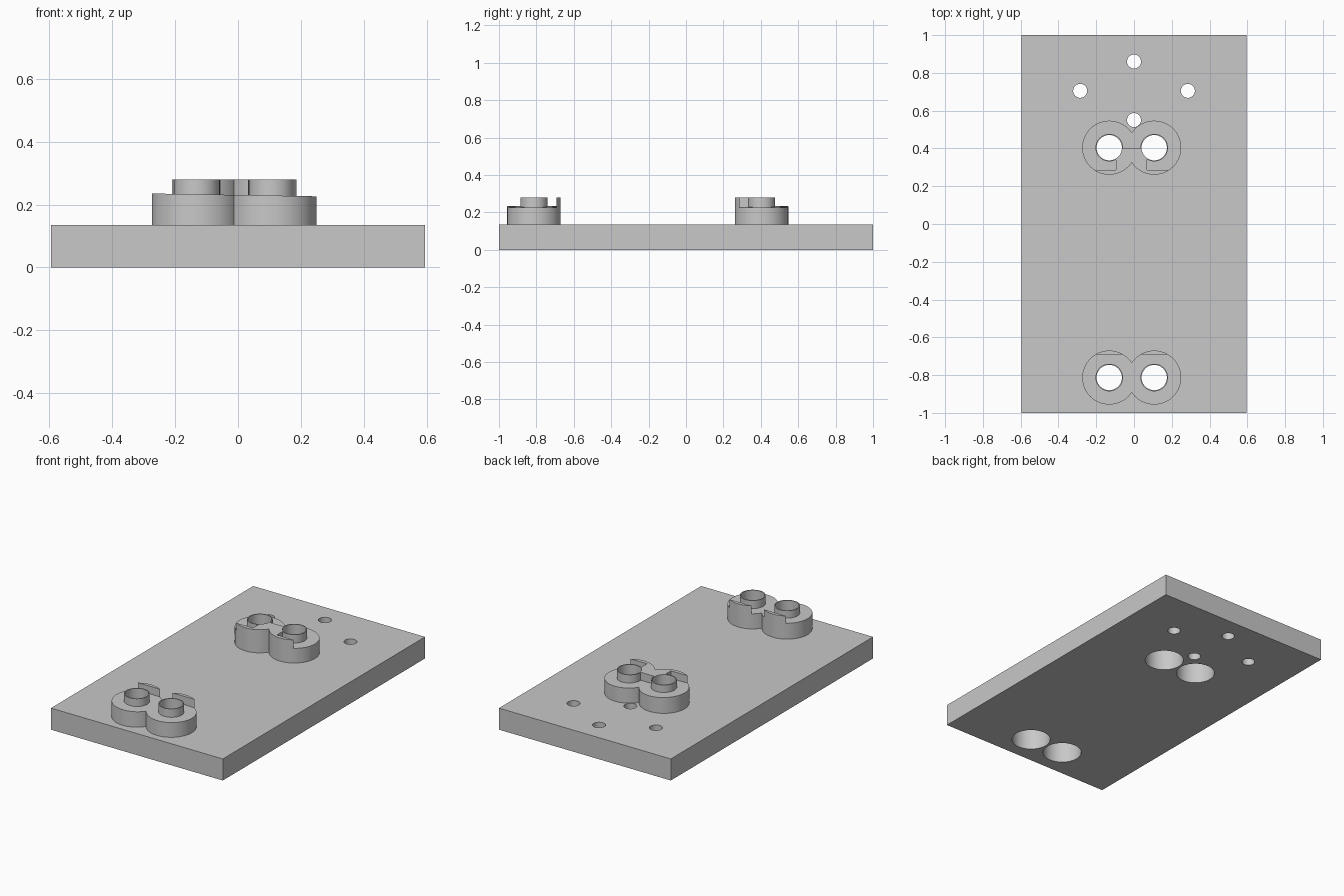
import bpy, bmesh, math

cube = bpy.data.objects.get("Cube")
if cube:
    bpy.data.objects.remove(cube, do_unlink=True)

grey = bpy.data.materials.new("plain grey")
grey.use_nodes = True
grey.diffuse_color = (0.58, 0.58, 0.58, 1)
grey.node_tree.nodes["Principled BSDF"].inputs["Base Color"].default_value = (0.58, 0.58, 0.58, 1)

LEFT_X, RIGHT_X = -0.131, 0.107   # mount bore axes
PLATE_TOP, MOUNT_TOP = 0.135, 0.28
FRONT_Y, REAR_Y = -0.813, 0.404


def prism(name, outline, floor, height):
    # extrude an outline upwards; floor(x) gives its possibly sloping underside
    bm = bmesh.new()
    face = bm.faces.new([bm.verts.new((x, y, floor(x))) for x, y in outline])
    extruded = bmesh.ops.extrude_face_region(bm, geom=[face])["geom"]
    top = [v for v in extruded if isinstance(v, bmesh.types.BMVert)]
    bmesh.ops.translate(bm, verts=top, vec=(0, 0, height))
    bmesh.ops.recalc_face_normals(bm, faces=bm.faces)
    mesh = bpy.data.meshes.new(name)
    bm.to_mesh(mesh)
    bm.free()
    ob = bpy.data.objects.new(name, mesh)
    bpy.context.collection.objects.link(ob)
    return ob


def cylinder(name, x, y, r, z0, z1):
    bpy.ops.mesh.primitive_cylinder_add(vertices=64, radius=r, depth=z1 - z0, location=(x, y, (z0 + z1) / 2))
    ob = bpy.context.object
    ob.name = name
    bpy.ops.object.transform_apply(location=True)
    return ob


def combine(target, tool, operation):
    mod = target.modifiers.new("combine", 'BOOLEAN')
    mod.operation, mod.solver, mod.object = operation, 'EXACT', tool
    bpy.context.view_layer.objects.active = target
    bpy.ops.object.modifier_apply(modifier=mod.name)
    bpy.data.objects.remove(tool, do_unlink=True)


def finish(ob):
    ob.data.materials.clear()
    ob.data.materials.append(grey)
    bpy.ops.object.select_all(action='DESELECT')
    ob.select_set(True)
    bpy.context.view_layer.objects.active = ob
    bpy.ops.object.shade_smooth_by_angle(angle=math.radians(30))


def mount(name, y, recess_outline):
    # two fused round bosses, milled down to a gentle slope to leave raised rims
    ob = cylinder(name, LEFT_X, y, 0.143, PLATE_TOP, MOUNT_TOP)
    combine(ob, cylinder("boss", RIGHT_X, y, 0.143, PLATE_TOP, MOUNT_TOP), 'UNION')
    recess = prism("recess", recess_outline, lambda x: 0.2303 - 0.0171 * x, 0.2)
    combine(ob, recess, 'DIFFERENCE')
    # thin collars, wide counterbores from below, narrow through holes
    for x in (LEFT_X, RIGHT_X):
        combine(ob, cylinder("collar", x, y, 0.073, 0.205, MOUNT_TOP), 'UNION')
    for x in (LEFT_X, RIGHT_X):
        combine(ob, cylinder("counterbore", x, y, 0.112, -0.1, 0.2), 'DIFFERENCE')
        combine(ob, cylinder("through_hole", x, y, 0.067, 0.15, 0.4), 'DIFFERENCE')
    return ob


# base plate with bores and four screw holes
plate = prism("base_plate", [(-0.595, -1), (0.595, -1), (0.595, 1), (-0.595, 1)], lambda x: 0, PLATE_TOP)
for y in (FRONT_Y, REAR_Y):
    for x in (LEFT_X, RIGHT_X):
        combine(plate, cylinder("plate_bore", x, y, 0.112, -0.1, 0.3), 'DIFFERENCE')
for x, y in ((0, 0.86), (-0.285, 0.705), (0.285, 0.705), (0, 0.55)):
    combine(plate, cylinder("screw_hole", x, y, 0.037, -0.1, 0.3), 'DIFFERENCE')
finish(plate)

# front mount with a rim along its rear edge
front = mount("front_mount", FRONT_Y, [(-0.5, -1.2), (0.5, -1.2), (0.5, -0.692), (-0.5, -0.692)])
finish(front)

# rear mount with a rim along its front edge and a raised centre web
rear = mount("rear_mount", REAR_Y, [
    (-0.5, 0.285), (-0.095, 0.285), (-0.095, 0.4), (0.07, 0.4),
    (0.07, 0.285), (0.5, 0.285), (0.5, 0.7), (-0.5, 0.7)])
combine(rear, cylinder("screw_clearance", 0, 0.55, 0.037, 0, 0.4), 'DIFFERENCE')
finish(rear)
